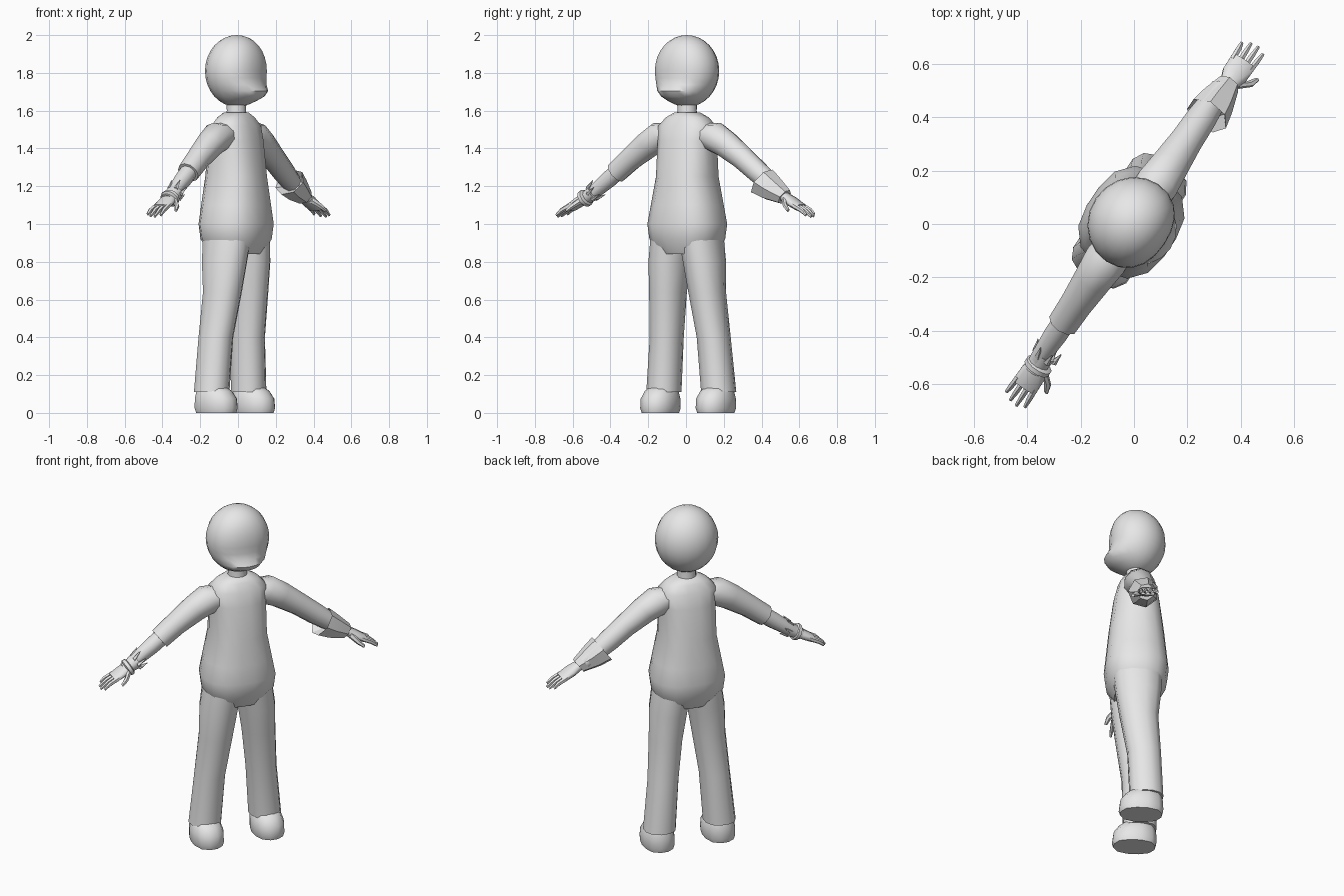
import bpy, bmesh, math
from mathutils import Vector, Matrix

cube = bpy.data.objects.get("Cube")
if cube:
    bpy.data.objects.remove(cube, do_unlink=True)

grey = bpy.data.materials.new("plain_grey")
grey.use_nodes = True
grey.diffuse_color = (0.8, 0.8, 0.8, 1)
grey.node_tree.nodes["Principled BSDF"].inputs["Base Color"].default_value = (0.8, 0.8, 0.8, 1)

TURN = Matrix.Rotation(math.radians(56), 4, 'Z')   # the figure stands turned
X, Y, Z = Vector((1, 0, 0)), Vector((0, 1, 0)), Vector((0, 0, 1))


def finish(name, bm, side=1, angle=50):
    """Mirror if needed, turn the part, shade it and link it."""
    for v in bm.verts:
        v.co.x *= side
    bm.transform(TURN)
    bmesh.ops.recalc_face_normals(bm, faces=bm.faces)
    me = bpy.data.meshes.new(name)
    bm.to_mesh(me)
    bm.free()
    me.materials.append(grey)
    ob = bpy.data.objects.new(name, me)
    bpy.context.collection.objects.link(ob)
    bpy.ops.object.select_all(action='DESELECT')
    ob.select_set(True)
    bpy.context.view_layer.objects.active = ob
    bpy.ops.object.shade_smooth_by_angle(angle=math.radians(angle))


def loft(name, rings, p=X, q=Y, side=1, sides=12, power=2.0, angle=50):
    """Skin rings of (centre, half size along p, half size along q)."""
    bm = bmesh.new()
    loops = []
    for c, a, b in rings:
        loop = []
        for i in range(sides):
            t = 2 * math.pi * (i + 0.5) / sides
            ct, st = math.cos(t), math.sin(t)
            k = (abs(ct) ** power + abs(st) ** power) ** (-1 / power)
            loop.append(bm.verts.new(Vector(c) + p * (a * k * ct) + q * (b * k * st)))
        loops.append(loop)
    for l0, l1 in zip(loops, loops[1:]):
        for i in range(sides):
            j = (i + 1) % sides
            bm.faces.new((l0[i], l0[j], l1[j], l1[i]))
    bm.faces.new(loops[0])
    bm.faces.new(loops[-1])
    finish(name, bm, side, angle)


# Head: a ball with a flattened face and a bulging muzzle
bm = bmesh.new()
bmesh.ops.create_uvsphere(bm, u_segments=20, v_segments=16, radius=1)
for v in bm.verts:
    front = max(0, -v.co.y)
    v.co = Vector((v.co.x * 0.175, v.co.y * 0.165 + 0.008, v.co.z * 0.19 + 1.81))
    v.co.y += 0.02 * front ** 3
    v.co.y -= 0.07 * front * math.exp(-((v.co.z - 1.685) / 0.042) ** 2)
finish("head", bm)

loft("neck", [((0, 0.01, z), r, r) for z, r in ((1.54, 0.06), (1.6, 0.052), (1.68, 0.055))])

# Torso: narrow waist, wide hips
torso = [(1.59, 0.065, 0.06), (1.565, 0.115, 0.08), (1.52, 0.16, 0.105), (1.44, 0.155, 0.125),
         (1.25, 0.155, 0.15), (1.1, 0.185, 0.165), (1.0, 0.205, 0.175),
         (0.92, 0.195, 0.165), (0.84, 0.14, 0.12)]
loft("torso", [((0, 0.012, z), a, b) for z, a, b in torso], sides=16, power=2.7)

ARM = math.radians(37)
arm_up = Vector((math.sin(ARM), 0, math.cos(ARM)))
HAND = math.radians(29)
hand_out = Vector((math.cos(HAND), 0, -math.sin(HAND)))
hand_up = Vector((math.sin(HAND), 0, math.cos(HAND)))
wrist = Vector((0.62, 0, 1.15))


def hand_point(out, across, up=0):
    return wrist + hand_out * out + Y * across + hand_up * up


for word, s in (("left", 1), ("right", -1)):
    # Trouser leg and shoe
    leg = [(0.96, 0.085, 0.01, 0.1, 0.14), (0.8, 0.11, 0.012, 0.1, 0.125),
           (0.64, 0.125, 0.015, 0.09, 0.105), (0.4, 0.15, 0.04, 0.083, 0.092),
           (0.11, 0.175, 0.05, 0.088, 0.092)]
    loft(word + "_leg", [((x, y, z), a, b) for z, x, y, a, b in leg], side=s, power=2.4)
    shoe = [(0, 0.02, 0.08, 0.115), (0.025, 0.02, 0.088, 0.122), (0.075, 0.022, 0.088, 0.118),
            (0.115, 0.032, 0.075, 0.1), (0.145, 0.05, 0.055, 0.07)]
    loft(word + "_shoe", [((0.177, y, z), a, b) for z, y, a, b in shoe], side=s, power=2.5)

    # Sleeve
    sleeve = [(0.1, 1.475, 0.075), (0.16, 1.468, 0.085), (0.25, 1.42, 0.075),
              (0.36, 1.345, 0.064), (0.455, 1.272, 0.06)]
    if s == 1:
        sleeve.append((0.6, 1.165, 0.045))
    loft(word + "_sleeve", [((x, 0.012, z), r, r) for x, z, r in sleeve], Y, arm_up, s, 10)

    # Palm
    palm = [(-0.03, 0.034, 0.028), (0.02, 0.036, 0.026), (0.06, 0.05, 0.026), (0.13, 0.052, 0.02)]
    loft(word + "_palm", [(hand_point(o, 0), a, b) for o, a, b in palm], Y, hand_up, s, 10, 2.4)

    # Fingers and thumb
    for i in range(4):
        y = -0.039 + 0.026 * i
        tip = (0.205, 0.22, 0.215, 0.195)[i]
        loft(f"{word}_finger_{i + 1}",
             [(hand_point(0.11, y), 0.0125, 0.015), (hand_point(0.165, y * 1.08, 0.003), 0.0115, 0.013),
              (hand_point(tip, y * 1.15, -0.004), 0.007, 0.008)], Y, hand_up, s, 6)
    loft(word + "_thumb",
         [(hand_point(0.03, -0.025, -0.005), 0.02, 0.018), (hand_point(0.075, -0.066, -0.018), 0.016, 0.014),
          (hand_point(0.115, -0.08, -0.026), 0.009, 0.009)], Y, hand_up, s, 6)

# Left arm: turned-back cuff, flaring towards the elbow
cuff = [(0.53, 1.215, 0.05), (0.49, 1.222, 0.085), (0.55, 1.185, 0.072), (0.63, 1.143, 0.046)]
loft("left_cuff", [((x, 0, z), r, r) for x, z, r in cuff], Y, arm_up, 1, 7, angle=25)

# Right arm: bare forearm, pointed glove edge and wrist band
forearm = [(0.42, 1.297, 0.046), (0.5, 1.237, 0.046), (0.62, 1.15, 0.036)]
loft("right_forearm", [((x, 0.012, z), r, r) for x, z, r in forearm], Y, arm_up, -1, 10)
glove = [(-0.035, 0.047, 0.043), (0, 0.042, 0.038), (0.05, 0.042, 0.034)]
loft("right_glove_edge", [(hand_point(o, 0.005), a, b) for o, a, b in glove], Y, hand_up, -1, 10)
band = [(0.012, 0.04, 0.036), (0.018, 0.054, 0.047), (0.036, 0.054, 0.047), (0.042, 0.04, 0.036)]
loft("right_wrist_band", [(hand_point(o, 0), a, b) for o, a, b in band], Y, hand_up, -1, 12)
for i in range(6):
    t = 2 * math.pi * i / 6
    y, u = math.cos(t), math.sin(t)
    loft(f"right_glove_point_{i + 1}",
         [(hand_point(-0.02, 0.04 * y, 0.036 * u), 0.014, 0.012),
          (hand_point(-0.075, 0.005 + 0.052 * y, 0.008 + 0.05 * u), 0.002, 0.002)],
         Y, hand_up, -1, 5)
